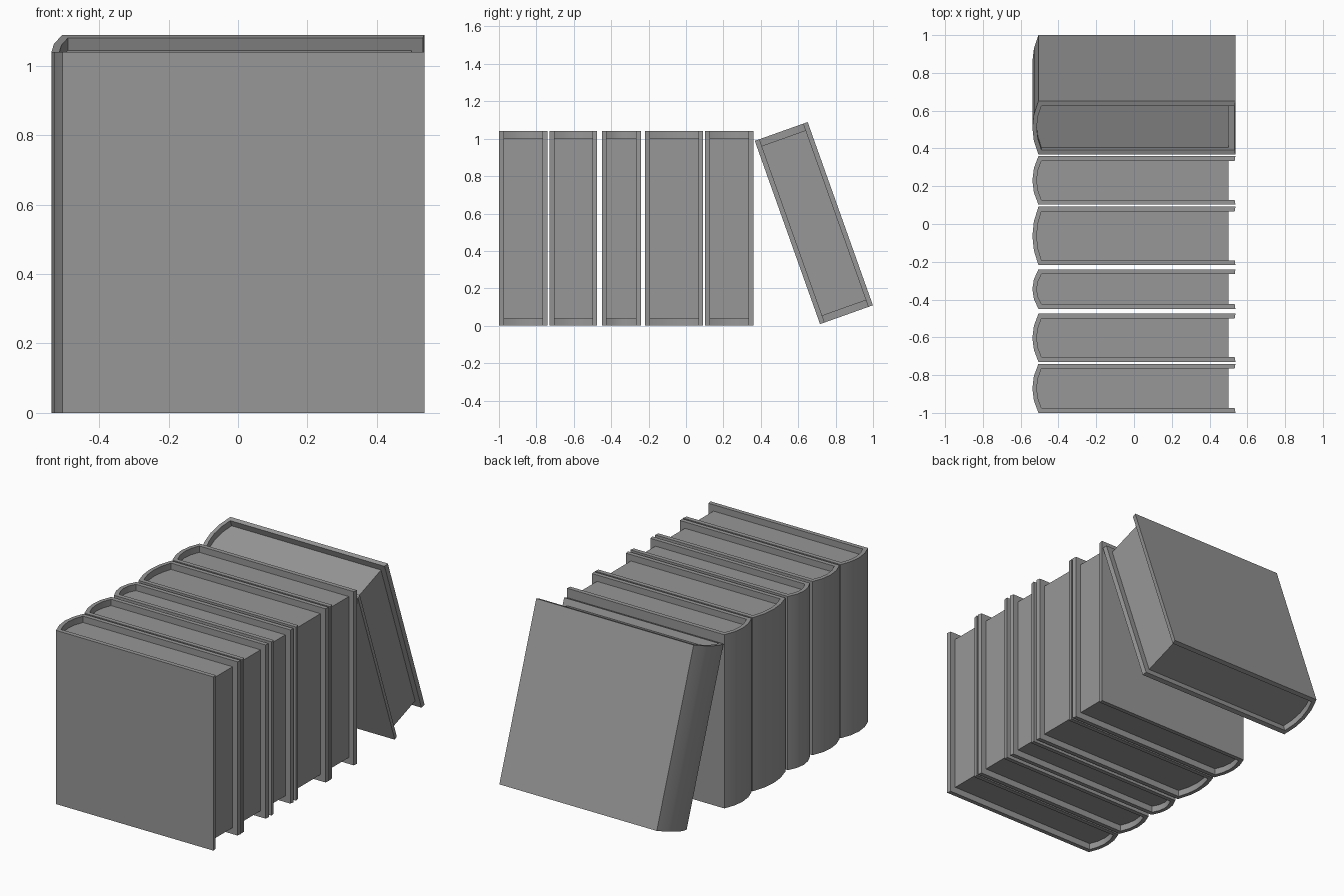
import bpy, bmesh, math
from mathutils import Matrix

cube = bpy.data.objects.get("Cube")
if cube:
    bpy.data.objects.remove(cube, do_unlink=True)

grey = bpy.data.materials.new("plain grey")
grey.use_nodes = True
grey.diffuse_color = (0.31, 0.31, 0.31, 1)
grey.node_tree.nodes["Principled BSDF"].inputs["Base Color"].default_value = grey.diffuse_color

HEIGHT, BOARD, MARGIN = 1.04, 0.026, 0.038
FORE_EDGE, PAGE_EDGE = 0.537, 0.5
SPINE_STEPS = (-1, -0.5, 0, 0.5, 1)


def spine_curve(x, bulge, half):
    """Rounded spine outline running from the front board to the back board."""
    return [(x - bulge * (1 - t * t), t * half) for t in SPINE_STEPS]


def extrude_profile(name, profile, z0, z1, matrix):
    bm = bmesh.new()
    face = bm.faces.new([bm.verts.new((x, y, z0)) for x, y in profile])
    side = bmesh.ops.extrude_face_region(bm, geom=[face])["geom"]
    bmesh.ops.translate(bm, vec=(0, 0, z1 - z0),
                        verts=[v for v in side if isinstance(v, bmesh.types.BMVert)])
    bmesh.ops.recalc_face_normals(bm, faces=bm.faces)
    mesh = bpy.data.meshes.new(name)
    bm.to_mesh(mesh)
    bm.free()
    mesh.materials.append(grey)
    obj = bpy.data.objects.new(name, mesh)
    bpy.context.collection.objects.link(obj)
    obj.matrix_world = matrix
    bpy.ops.object.select_all(action="DESELECT")
    obj.select_set(True)
    bpy.context.view_layer.objects.active = obj
    bpy.ops.object.shade_smooth_by_angle(angle=math.radians(30))


def book(name, width, matrix):
    half = width / 2
    inner = half - BOARD
    outside = spine_curve(-0.506, 0.032, half)
    inside = spine_curve(-0.49, 0.025, inner)
    # Wraparound cover: outer outline, then back along the inner outline
    cover = ([(FORE_EDGE, -half)] + outside + [(FORE_EDGE, half), (FORE_EDGE - 0.004, inner)]
             + inside[::-1] + [(FORE_EDGE - 0.004, -inner)])
    extrude_profile(name + "_cover", cover, 0, HEIGHT, matrix)
    # Page block filling the cover
    pages = inside + [(PAGE_EDGE, inner), (PAGE_EDGE, -inner)]
    extrude_profile(name + "_pages", pages, MARGIN, HEIGHT - MARGIN, matrix)


# Upright books, given by their front and back y
spans = [(-1.0, -0.74), (-0.73, -0.475), (-0.45, -0.24), (-0.218, 0.092), (0.102, 0.36)]
for i, (y0, y1) in enumerate(spans, 1):
    book(f"upright_book_{i}", y1 - y0, Matrix.Translation((0, (y0 + y1) / 2, 0)))

# Book leaning against the row
lean = Matrix.Translation((0, 0.858, 0.059)) @ Matrix.Rotation(math.radians(19.6), 4, "X")
book("leaning_book", 0.30, lean)
